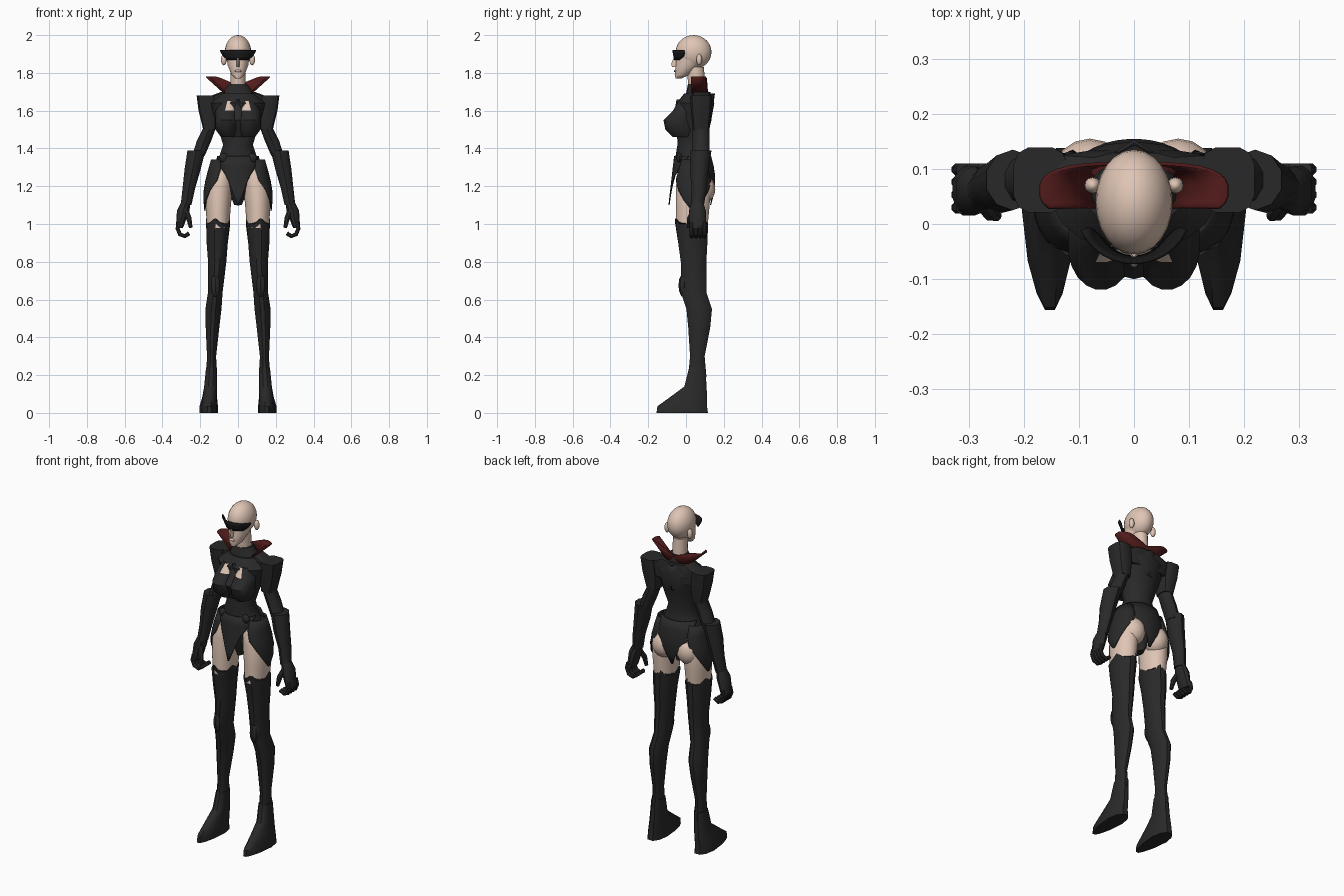
import bpy
import bmesh
from math import sin, cos, pi, tau, radians, copysign
from mathutils import Vector, Matrix

cube = bpy.data.objects.get("Cube")
if cube:
    bpy.data.objects.remove(cube)


def material(name, red, green, blue):
    mat = bpy.data.materials.new(name)
    mat.use_nodes = True
    color = (red, green, blue, 1)
    mat.diffuse_color = color
    shader = next(n for n in mat.node_tree.nodes if n.type == "BSDF_PRINCIPLED")
    shader.inputs["Base Color"].default_value = color
    shader.inputs["Roughness"].default_value = .8
    return mat


SKIN = material("skin", .74, .56, .46)
BLACK = material("black cloth", .022, .022, .022)
RED = material("dark red lining", .085, .011, .011)
LENS = material("lens black", .01, .01, .01)


def finish(name, bm, mat, mirror=False, thick=0, angle=38):
    """Turn a bmesh into a shaded object, optionally thickened and mirrored."""
    bmesh.ops.recalc_face_normals(bm, faces=bm.faces[:])
    mesh = bpy.data.meshes.new(name)
    bm.to_mesh(mesh)
    bm.free()
    mesh.materials.append(mat)
    mesh.shade_smooth()
    mesh.set_sharp_from_angle(angle=radians(angle))
    obj = bpy.data.objects.new(name, mesh)
    bpy.context.collection.objects.link(obj)
    if thick:
        solid = obj.modifiers.new("thickness", "SOLIDIFY")
        solid.thickness = thick
        solid.offset = 0
    if mirror:
        obj.modifiers.new("mirror", "MIRROR")
    return obj


def skin_loops(loops, closed):
    """Join successive point loops with quads, capping closed ones."""
    bm = bmesh.new()
    rows = [[bm.verts.new(point) for point in loop] for loop in loops]
    count = len(rows[0])
    for low, high in zip(rows, rows[1:]):
        for i in range(count if closed else count - 1):
            j = (i + 1) % count
            bm.faces.new((low[i], low[j], high[j], high[i]))
    if closed:
        bm.faces.new(rows[0])
        bm.faces.new(rows[-1])
    return bm


def oval(angle, rx, ry, power):
    """Point on an ellipse; a power below one makes it squarer."""
    c, s = cos(angle), sin(angle)
    return Vector((rx * copysign(abs(c) ** power, c), ry * copysign(abs(s) ** power, s), 0))


def loft(name, mat, *rings, sides=14, power=1, follow=False, **options):
    """Solid through oval rings given as z, x radius, y radius, y and optional x."""
    centers = [Vector((ring[4] if len(ring) > 4 else 0, ring[3], ring[0])) for ring in rings]
    loops = []
    for k, (center, ring) in enumerate(zip(centers, rings)):
        turn = Matrix.Identity(3)
        if follow:
            path = centers[min(k + 1, len(rings) - 1)] - centers[max(k - 1, 0)]
            turn = Vector((0, 0, -1)).rotation_difference(path).to_matrix()
        loops.append([center + turn @ oval(tau * (i + .5) / sides, ring[1], ring[2], power)
                      for i in range(sides)])
    return finish(name, skin_loops(loops, True), mat, **options)


def panel(name, mat, facing, bottom, top, halves, x=0, y=0, power=1, bulge=0,
          steps=12, thick=.006, **options):
    """Curved plate from bottom to top (z, x radius, y radius), spanning
    a list of half angles around the facing direction."""
    loops = []
    for k, half in enumerate(halves):
        t = k / (len(halves) - 1)
        z, rx, ry = Vector(bottom).lerp(Vector(top), t)
        swell = 1 + bulge * sin(pi * t)
        loops.append([Vector((x, y, z)) + oval(radians(facing + half * (2 * i / steps - 1)),
                                               rx * swell, ry * swell, power)
                      for i in range(steps + 1)])
    return finish(name, skin_loops(loops, False), mat, thick=thick, **options)


def ball(name, mat, center, radii, detail=12, **options):
    bm = bmesh.new()
    bmesh.ops.create_uvsphere(bm, u_segments=detail, v_segments=detail // 2 + 2, radius=1)
    bmesh.ops.transform(bm, verts=bm.verts,
                        matrix=Matrix.Translation(center) @ Matrix.Diagonal((*radii, 1)))
    return finish(name, bm, mat, **options)


# Head
ball("cranium", SKIN, (0, .04, 1.91), (.07, .095, .09), detail=24)
loft("face", SKIN, (1.77, .015, .015, -.04), (1.79, .035, .04, -.02),
     (1.84, .055, .065, .01), (1.91, .065, .09, .04), sides=24, angle=60)
loft("nose", SKIN, (1.83, .01, .015, -.06), (1.85, .01, .02, -.06),
     (1.89, .005, .01, -.05), sides=8)
ball("lips", SKIN, (0, -.055, 1.81), (.02, .01, .007))
ball("ears", SKIN, (.075, .07, 1.87), (.015, .015, .03), mirror=True)
loft("neck", SKIN, (1.68, .04, .045, .06), (1.83, .04, .045, .05))
panel("glasses", LENS, -90, (1.87, .07, .08), (1.92, .1, .09), (50, 68, 72, 70), y=.02)

# Collar, standing up into two wings with a dip behind the neck
collar = panel("collar", RED, 90, (1.69, .07, .05), (1.78, .17, .05), (120, 120, 120),
               y=.06, power=.7, steps=20)
for vert in collar.data.vertices:
    if vert.co.z > 1.75:
        vert.co.z -= .045 * max(0, 1 - abs(vert.co.x) / .11)
loft("neckband", BLACK, (1.65, .12, .07, .06), (1.69, .085, .06, .06), (1.74, .05, .05, .06))

# Torso and jacket
loft("torso", BLACK, (1.1, .02, .04, .04), (1.16, .045, .06, .04), (1.22, .1, .075, .04),
     (1.29, .135, .09, .04), (1.36, .1, .085, .03), (1.42, .08, .075, .03),
     (1.53, .115, .09, .04), (1.64, .15, .1, .05), (1.69, .09, .07, .06), sides=18)
loft("shoulder_yoke", BLACK, (1.59, .15, .05, .08), (1.67, .17, .055, .08),
     (1.7, .09, .05, .08), power=.6, sides=12)
panel("back_ridge", BLACK, 90, (1.54, .06, .08), (1.69, .1, .1), (15, 65), y=.05, steps=2)

# Bust, with the skin window chosen by height and direction
bust = loft("bust", BLACK, (1.46, .04, .06, -.01, .05), (1.5, .06, .08, -.03, .06),
            (1.55, .06, .08, -.04, .06), (1.6, .06, .06, -.01, .06),
            (1.65, .04, .04, 0, .05), sides=20, mirror=True)
bust.data.materials.append(SKIN)
for face in bust.data.polygons:
    if face.center.z > 1.6 and face.normal.y < -.3 and .02 < face.center.x < .07:
        face.material_index = 1
loft("bust_bridge", BLACK, (1.46, .05, .06, 0), (1.55, .08, .06, -.04),
     (1.6, .04, .05, -.01), (1.66, .01, .04, -.01), sides=10)

# Arms
loft("pauldrons", BLACK, (1.5, .035, .045, .08, .15), (1.6, .05, .055, .08, .16),
     (1.68, .05, .06, .08, .17), sides=12, power=.6, mirror=True)
loft("upper_arms", BLACK, (1.6, .04, .05, .08, .16), (1.51, .035, .045, .08, .15),
     (1.44, .04, .045, .08, .18), (1.36, .035, .045, .08, .21), sides=10, mirror=True)
loft("gauntlets", BLACK, (1.39, .05, .055, .08, .22), (1.29, .045, .05, .07, .24),
     (1.19, .035, .04, .07, .26), (1.1, .03, .035, .06, .275), sides=10, mirror=True)
loft("palms", BLACK, (1.12, .025, .03, .06, .275), (1.07, .035, .045, .06, .29),
     (.98, .02, .045, .06, .31), sides=10, mirror=True)
for i, label in enumerate(("index", "middle", "ring", "little")):
    curl = [radians(45 * k - 40) for k in range(5)]
    loft(label + "_fingers", BLACK,
         *[(.98 - .045 * sin(a), .012, .012, .03 + .023 * i, .285 + .035 * cos(a)) for a in curl],
         sides=8, follow=True, mirror=True)
loft("thumbs", BLACK, (1.07, .015, .015, .04, .275), (1.03, .015, .015, .02, .26),
     (.98, .01, .01, .015, .25), sides=8, follow=True, mirror=True)

# Thighs, seat and leotard panels
loft("thighs", SKIN, (.98, .06, .085, .03, .105), (1.08, .067, .09, .035, .105),
     (1.2, .073, .095, .04, .1), (1.29, .06, .08, .04, .085), (1.32, .045, .06, .04, .07),
     sides=16, mirror=True)
ball("buttocks", SKIN, (.08, .085, 1.185), (.07, .07, .08), detail=16, mirror=True)
panel("front_tabard", BLACK, -90, (1.1, .15, .12), (1.36, .11, .09),
      (1, 9, 18, 30, 55, 80), y=.03)
panel("rear_tabard", BLACK, 90, (1.1, .12, .09), (1.36, .11, .09),
      (3, 11, 24, 45, 65, 80), y=.04, bulge=.25)
panel("hip_panels", BLACK, 0, (1.07, .075, .09), (1.34, .04, .06),
      (5, 30, 52, 82, 100, 100), x=.1, y=.04, bulge=.3, mirror=True)
ball("hip_studs", BLACK, (.075, -.035, 1.35), (.025, .015, .025), mirror=True)

# Boots, with a scalloped top edge
boots = loft("boots", BLACK, (.19, .03, .05, .06, .14), (.3, .025, .04, .06, .14),
             (.45, .037, .06, .07, .135), (.55, .044, .07, .07, .13),
             (.64, .04, .07, .04, .12), (.8, .05, .07, .04, .11),
             (.9, .058, .08, .036, .11), (1.01, .066, .09, .03, .105),
             sides=12, mirror=True)
for vert in boots.data.vertices:
    if vert.co.z > 1:
        vert.co.z += .02 if vert.index % 3 == 0 else -.01
ball("knee_guards", BLACK, (.12, -.01, .675), (.03, .03, .065), detail=8, mirror=True)

# Shoes, narrowing toward the toe
shoes = loft("shoes", BLACK, (0, .05, .14, -.02, .155), (.035, .05, .135, -.02, .155),
             (.085, .04, .1, .015, .15), (.14, .035, .06, .05, .145),
             (.24, .03, .045, .06, .14), sides=12, power=.8, mirror=True)
for vert in shoes.data.vertices:
    if vert.co.y < 0:
        vert.co.x += (vert.co.x - .15) * 3 * vert.co.y
